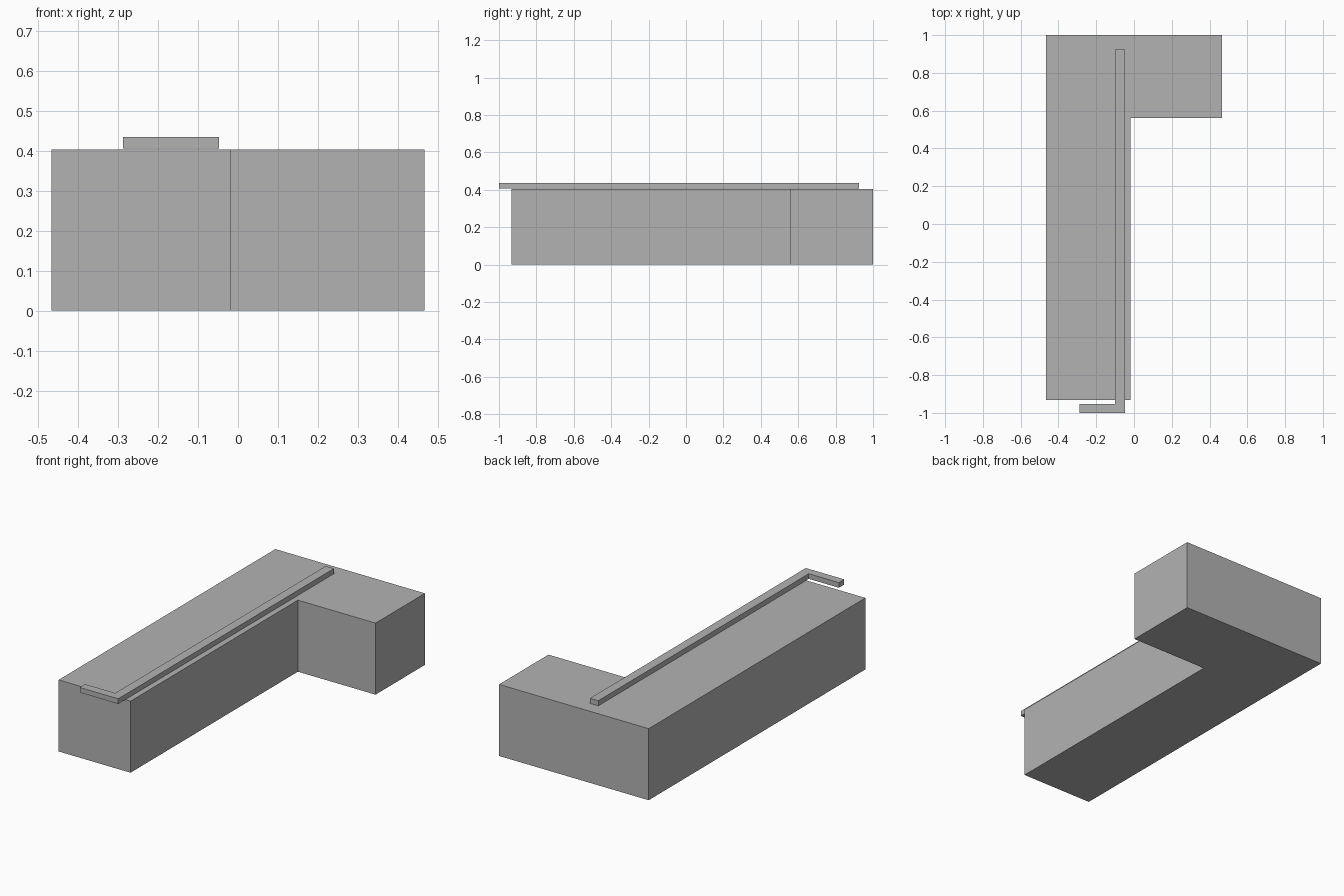
import bpy
import bmesh

cube = bpy.data.objects.get("Cube")
if cube:
    bpy.data.objects.remove(cube, do_unlink=True)

# Single plain grey
grey = bpy.data.materials.new("plain_grey")
grey.use_nodes = True
colour = (0.45, 0.45, 0.45, 1)
grey.diffuse_color = colour
grey.node_tree.nodes["Principled BSDF"].inputs["Base Color"].default_value = colour


def extrude_outline(name, outline, bottom, top):
    """Raise a closed plan outline into a solid with flat sides."""
    bm = bmesh.new()
    base = bm.faces.new([bm.verts.new((x, y, bottom)) for x, y in outline])
    raised = bmesh.ops.extrude_face_region(bm, geom=[base])["geom"]
    verts = [g for g in raised if isinstance(g, bmesh.types.BMVert)]
    bmesh.ops.translate(bm, verts=verts, vec=(0, 0, top - bottom))
    bmesh.ops.recalc_face_normals(bm, faces=bm.faces[:])
    mesh = bpy.data.meshes.new(name)
    bm.to_mesh(mesh)
    bm.free()
    mesh.materials.append(grey)
    obj = bpy.data.objects.new(name, mesh)
    bpy.context.collection.objects.link(obj)
    return obj


# L-shaped main block: long wing with a short wing at the back
extrude_outline("main_block", [
    (-0.467, -0.933), (-0.018, -0.933), (-0.018, 0.56),
    (0.467, 0.56), (0.467, 1.0), (-0.467, 1.0)], 0, 0.404)

# Thin L-shaped strip on top, overhanging the front
extrude_outline("top_strip", [
    (-0.288, -1.0), (-0.048, -1.0), (-0.048, 0.925),
    (-0.1, 0.925), (-0.1, -0.952), (-0.288, -0.952)], 0.406, 0.435)
